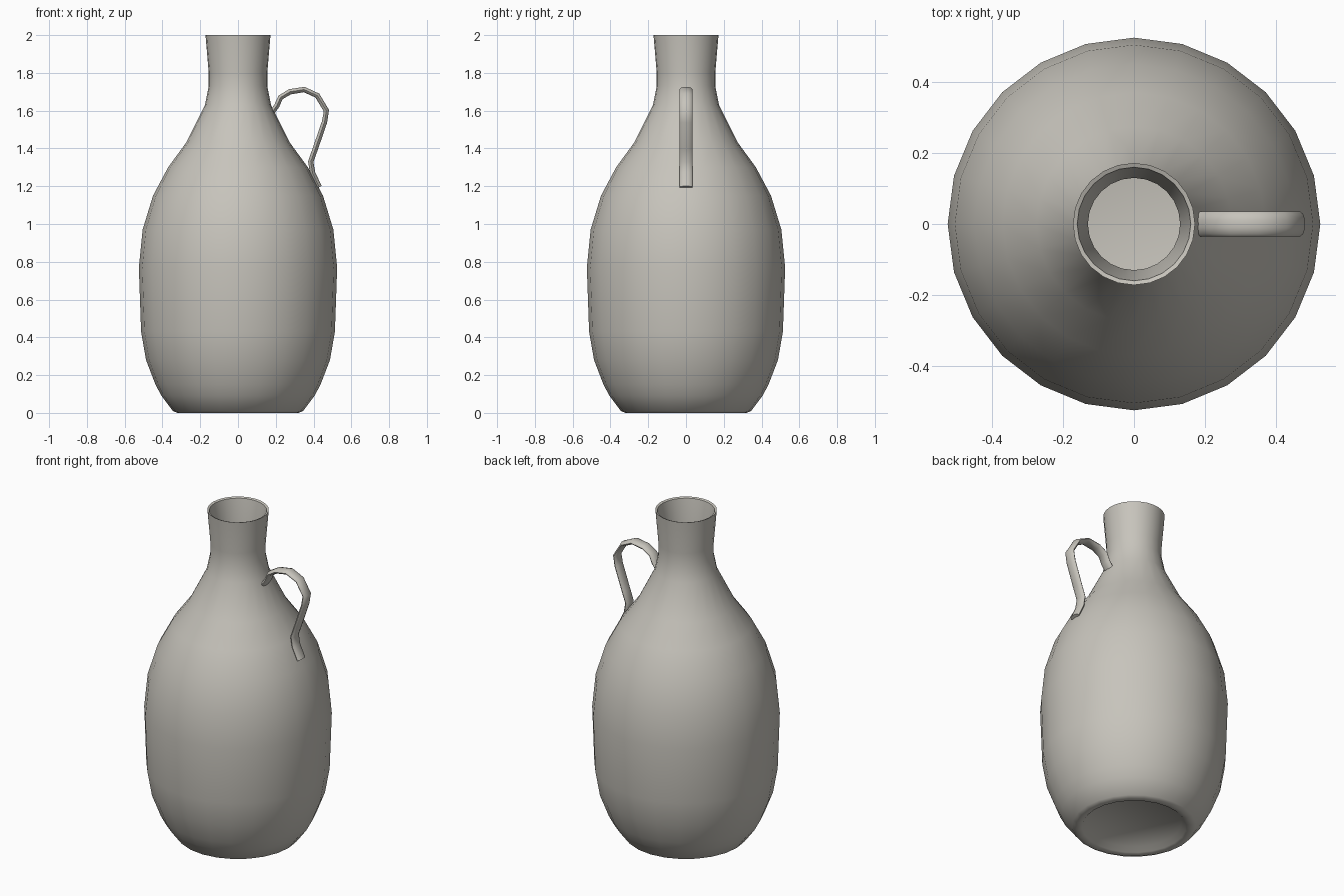
import bpy, bmesh, math
from mathutils import Vector

cube = bpy.data.objects.get("Cube")
if cube:
    bpy.data.objects.remove(cube, do_unlink=True)

clay = bpy.data.materials.new("pale clay")
clay.use_nodes = True
COLOUR = (0.57, 0.55, 0.50, 1)
clay.diffuse_color = COLOUR
clay.node_tree.nodes["Principled BSDF"].inputs["Base Color"].default_value = COLOUR


def skin(bm, rings, caps):
    """Bridge successive closed rings of vertices, then cap the ends."""
    n = len(rings[0])
    for a, b in zip(rings, rings[1:]):
        for i in range(n):
            j = (i + 1) % n
            bm.faces.new((a[i], a[j], b[j], b[i]))
    if caps:
        bm.faces.new(rings[0])
        bm.faces.new(rings[-1])


def finish(bm, name, angle):
    bmesh.ops.recalc_face_normals(bm, faces=bm.faces)
    mesh = bpy.data.meshes.new(name)
    bm.to_mesh(mesh)
    bm.free()
    mesh.materials.append(clay)
    obj = bpy.data.objects.new(name, mesh)
    bpy.context.collection.objects.link(obj)
    bpy.ops.object.select_all(action='DESELECT')
    obj.select_set(True)
    bpy.context.view_layer.objects.active = obj
    bpy.ops.object.shade_smooth_by_angle(angle=math.radians(angle))
    return obj


# Bottle: recessed base, foot, belly, neck, lip, then the inside down to the floor
outside = [(0.265, 0.03), (0.29, 0.005), (0.32, 0.0), (0.345, 0.01),
           (0.405, 0.09), (0.437, 0.15), (0.487, 0.28), (0.513, 0.43),
           (0.525, 0.77), (0.505, 0.97), (0.45, 1.15), (0.37, 1.30),
           (0.275, 1.43), (0.175, 1.63), (0.155, 1.73), (0.155, 1.80),
           (0.172, 2.0)]
inside = [(r - 0.025, z) for r, z in reversed(outside[4:-1])]
profile = outside + [(0.160, 1.995)] + inside + [(0.30, 0.05)]

SIDES = 24
bm = bmesh.new()
rings = []
for r, z in profile:
    turns = [math.tau * i / SIDES for i in range(SIDES)]
    rings.append([bm.verts.new((r * math.cos(t), r * math.sin(t), z)) for t in turns])
skin(bm, rings, caps=True)
finish(bm, "bottle", 50)

# Handle: flattened strap swept along a looping path beside the neck
path = [Vector((x, 0, z)) for x, z in [
    (0.175, 1.585), (0.205, 1.625), (0.225, 1.67), (0.275, 1.70), (0.35, 1.712),
    (0.42, 1.68), (0.468, 1.60), (0.458, 1.54), (0.41, 1.40), (0.385, 1.33),
    (0.395, 1.27), (0.43, 1.195)]]
HALF_WIDTH, HALF_THICK, SECTION = 0.035, 0.015, 10

bm = bmesh.new()
rings = []
for k, p in enumerate(path):
    along = (path[min(k + 1, len(path) - 1)] - path[max(k - 1, 0)]).normalized()
    across = Vector((0, 1, 0))
    out = along.cross(across)
    ring = []
    for i in range(SECTION):
        t = math.tau * i / SECTION
        ring.append(bm.verts.new(p + across * HALF_WIDTH * math.cos(t)
                                 + out * HALF_THICK * math.sin(t)))
    rings.append(ring)
skin(bm, rings, caps=True)
finish(bm, "handle", 60)
